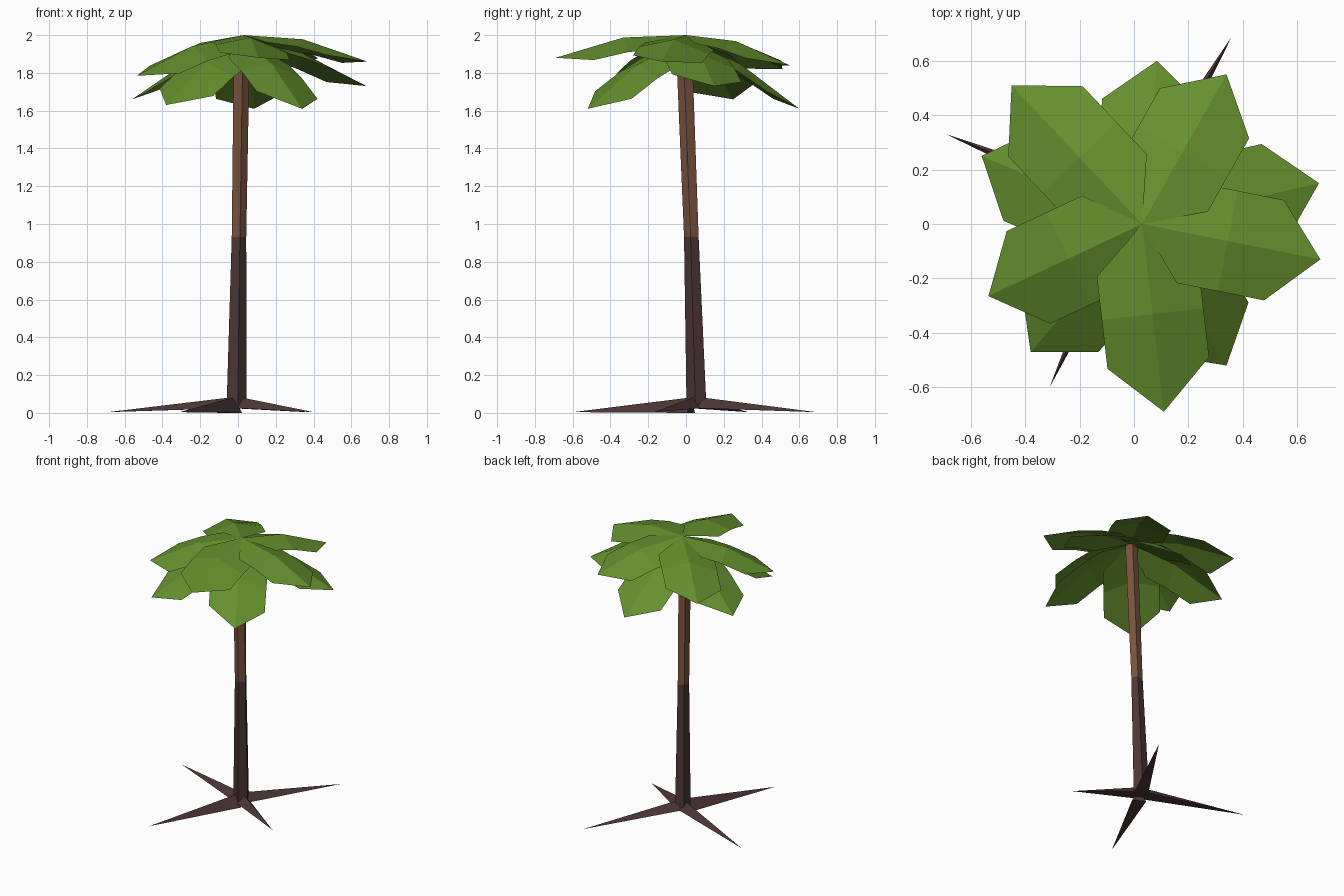
import bpy, math
from mathutils import Vector

if "Cube" in bpy.data.objects:
    bpy.data.objects.remove(bpy.data.objects["Cube"])


def material(name, rgb):
    m = bpy.data.materials.new(name)
    m.diffuse_color = (*rgb, 1)
    m.use_nodes = True
    m.node_tree.nodes["Principled BSDF"].inputs["Base Color"].default_value = m.diffuse_color
    return m


LEAF = material("leaf green", (0.128, 0.28, 0.027))
BARK = material("brown bark", (0.20, 0.085, 0.048))
DARK = material("dark bark", (0.075, 0.036, 0.036))


def build(name, verts, faces, mats):
    me = bpy.data.meshes.new(name)
    me.from_pydata([tuple(v) for v in verts], [], faces)
    for m in mats:
        me.materials.append(m)
    me.update()
    ob = bpy.data.objects.new(name, me)
    bpy.context.collection.objects.link(ob)
    return ob


# Leaning five-sided trunk: (x, y, z, radius) sections
sections = [(-0.011, 0.058, 0.03, 0.056), (0.003, 0.03, 0.93, 0.041), (0.018, -0.01, 1.97, 0.045)]
N = 5
verts, faces = [], []
for x, y, z, r in sections:
    for i in range(N):
        a = math.radians(-80) + 2 * math.pi * i / N
        verts.append((x + r * math.cos(a), y + r * math.sin(a), z))
for s in range(len(sections) - 1):
    for i in range(N):
        j = (i + 1) % N
        faces.append((s * N + i, s * N + j, (s + 1) * N + j, (s + 1) * N + i))
faces += [tuple(reversed(range(N))), tuple(range(2 * N, 3 * N))]
trunk = build("trunk", verts, faces, [DARK, BARK])
for p in trunk.data.polygons:
    p.material_index = 1 if p.center.z > 0.93 else 0


# Roots: tapering three-sided spikes lying on the ground
def root(name, tx, ty, low):
    base, tip = Vector((-0.01, 0.055, 0)), Vector((tx, ty, 0.004))
    d = (Vector((tx, ty, 0)) - base).normalized()
    side = Vector((-d.y, d.x, 0)) * 0.048
    up = Vector((0, 0, 1))
    start = base + d * 0.03
    v = [start + side + up * low, start - side + up * low, start + up * 0.082, tip]
    build(name, v, [(0, 2, 1), (0, 1, 3), (1, 2, 3), (2, 0, 3)], [DARK])


for i, (x, y, low) in enumerate([(0.36, 0.69, 0.025), (-0.69, 0.33, 0.025),
                                 (-0.31, -0.60, 0.0), (0.40, -0.17, 0.025)]):
    root(f"root_{i + 1}", x, y, low)


# Leaves: folded sheets with a raised centre ridge and a pointed tip,
# rolled so each one's clockwise edge overlaps its neighbour
def leaf(name, tip, top, arch):
    c, t = Vector((0.03, 0, top)), Vector(tip)
    d = Vector((t.x - c.x, t.y - c.y, 0)).normalized()
    side = Vector((-d.y, d.x, 0)) * 0.188

    def ridge(f):
        return c.lerp(t, f) + Vector((0, 0, arch * 4 * f * (1 - f)))
    v = [c, ridge(0.48), t]
    for s, drop in ((1, 0.078), (-1, 0.038)):
        for f in (0.25, 0.48, 0.74):
            v.append(ridge(f) + side * s - Vector((0, 0, drop)))
    build(name, v, [(0, 1, 4, 3), (1, 2, 5, 4), (0, 6, 7, 1), (1, 7, 8, 2)], [LEAF])


upper = [(0.11, -0.69, 1.88), (0.685, -0.13, 1.86), (0.34, 0.55, 1.84),
         (-0.45, 0.51, 1.82), (-0.535, -0.265, 1.785)]
lower = [(0.68, 0.15, 1.73), (0.085, 0.60, 1.61), (-0.56, 0.25, 1.66),
         (-0.38, -0.47, 1.63), (0.34, -0.52, 1.61)]
for i, tip in enumerate(upper):
    leaf(f"upper_leaf_{i + 1}", tip, 2.0, 0.045)
for i, tip in enumerate(lower):
    leaf(f"lower_leaf_{i + 1}", tip, 1.98, 0.045)
